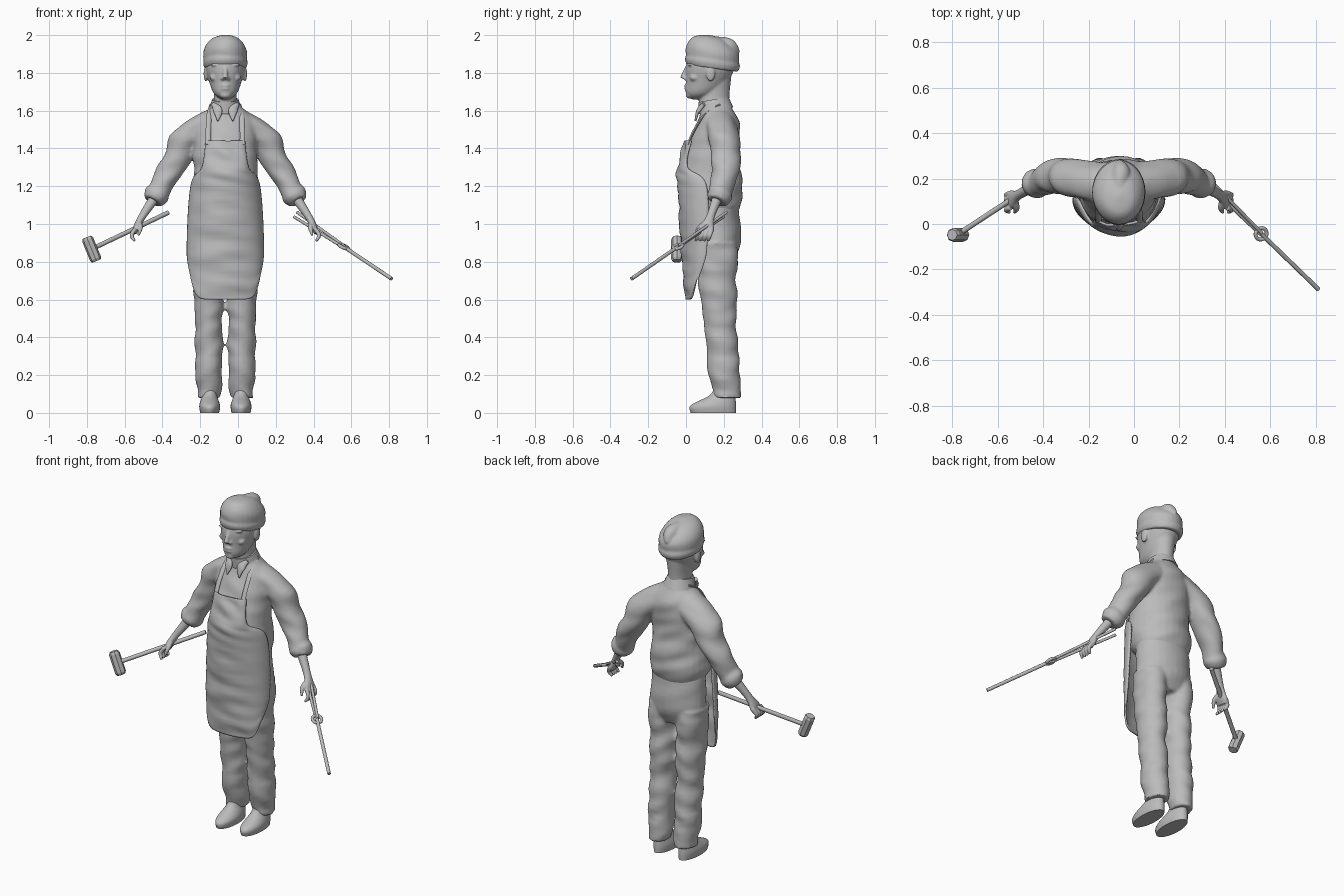
import bpy, bmesh, math
from mathutils import Vector, Matrix, noise

cube = bpy.data.objects.get("Cube")
if cube:
    bpy.data.objects.remove(cube)

MIDLINE = -.067
UP = Vector((0, 0, 1))
FORWARD = Vector((0, 1, 0))
SIDES = {"left": 1, "right": -1}
GREY = (.5, .5, .5, 1)

clay = bpy.data.materials.new("clay_grey")
clay.use_nodes = True
clay.diffuse_color = GREY
clay.node_tree.nodes["Principled BSDF"].inputs["Base Color"].default_value = GREY


def spline(rows, steps):
    """Smooth curve through rows of numbers."""
    result = []
    for index in range(len(rows) - 1):
        before, start = rows[max(index - 1, 0)], rows[index]
        end, after = rows[index + 1], rows[min(index + 2, len(rows) - 1)]
        for step in range(steps):
            t = step / steps
            result.append([b + t / 2 * (c - a + t * (2 * a - 5 * b + 4 * c - d + t * (3 * (b - c) + d - a)))
                           for a, b, c, d in zip(before, start, end, after)])
    return result + [rows[-1]]


def loft(bm, rows, level=False, fold=0, sides=28, steps=8):
    """Skin ellipses given as x, y, z, half width, half depth."""
    rows = spline(rows, steps)
    centres = [Vector(row[:3]) for row in rows]
    rings = []
    for index, centre in enumerate(centres):
        along = UP
        if not level:
            along = centres[min(index + 1, len(rows) - 1)] - centres[max(index - 1, 0)]
        across = FORWARD.cross(along).normalized()
        deep = along.cross(across).normalized()
        width, depth = rows[index][3:]
        ring = []
        for side in range(sides):
            angle = math.tau * side / sides
            offset = across * width * math.cos(angle) + deep * depth * math.sin(angle)
            p = centre + offset
            wrinkle = noise.noise(Vector((p.x * 6, p.y * 6, p.z * 15 + p.x * 5)))
            ring.append(bm.verts.new(p + offset.normalized() * fold * wrinkle))
        rings.append(ring)
    for low, high in zip(rings, rings[1:]):
        for k in range(sides):
            after = (k + 1) % sides
            bm.faces.new((low[k], low[after], high[after], high[k]))
    bm.faces.new(rings[0][::-1])
    bm.faces.new(rings[-1])


def trunk(bm, rows, fold=0):
    """Stack of level ellipses on the midline."""
    loft(bm, [(0, *row) for row in rows], level=True, fold=fold)


def tube(bm, rows, sides=12):
    """Round tube given as x, y, z, radius."""
    loft(bm, [(*row, row[-1]) for row in rows], sides=sides)


def blob(bm, position, size):
    matrix = Matrix.Translation(position) @ Matrix.Diagonal((*size, 1))
    bmesh.ops.create_uvsphere(bm, u_segments=20, v_segments=12, radius=1, matrix=matrix)


def mirror(bm):
    """Add the opposite half."""
    copy = bmesh.ops.duplicate(bm, geom=bm.verts[:] + bm.edges[:] + bm.faces[:])
    for item in copy["geom"]:
        if isinstance(item, bmesh.types.BMVert):
            item.co.x *= -1


def shear(bm, slope, pivot):
    """Tilt level rings so that they slope along the depth."""
    for vert in bm.verts:
        vert.co.z += slope * (vert.co.y - pivot)


def finish(name, bm, voxel=0, smooth=0, flip=1, centre=MIDLINE, crease=50):
    """Make the object; a voxel size fuses its pieces."""
    for vert in bm.verts:
        vert.co.x = vert.co.x * flip + centre
    bmesh.ops.recalc_face_normals(bm, faces=bm.faces[:])
    mesh = bpy.data.meshes.new(name)
    bm.to_mesh(mesh)
    bm.free()
    mesh.shade_smooth()
    mesh.set_sharp_from_angle(angle=math.radians(crease))
    mesh.materials.append(clay)
    part = bpy.data.objects.new(name, mesh)
    bpy.context.collection.objects.link(part)
    if voxel:
        remesh = part.modifiers.new("fuse", 'REMESH')
        remesh.mode = 'VOXEL'
        remesh.voxel_size = voxel
        remesh.use_smooth_shade = True
        soften = part.modifiers.new("soften", 'SMOOTH')
        soften.iterations = smooth
    return part


# Trousers: tapering legs joined at the hips
bm = bmesh.new()
loft(bm, [(.088, .16 + .07 * (1 - z) ** 2, z, .064 + .022 * z, .07 + .05 * z)
          for z in (.9, .7, .5, .3, .08)], level=True, fold=.016)
mirror(bm)
trunk(bm, [(.16, 1.1, .16, .12), (.17, .9, .17, .12), (.15, .8, .16, .1)], fold=.006)
finish("trousers", bm, voxel=.01, smooth=3)

# Shoes
for side, flip in SIDES.items():
    bm = bmesh.new()
    loft(bm, [(.083, .145, 0, .05, .12), (.083, .145, .04, .055, .12),
              (.083, .19, .09, .04, .07), (.083, .2, .13, .04, .05)], level=True)
    finish(side + "_shoe", bm, flip=flip)

# Shirt: sleeves with rolled cuffs, then the torso
bm = bmesh.new()
loft(bm, [(.08, .18, 1.53, .07, .08), (.2, .2, 1.46, .08, .08),
          (.28, .21, 1.3, .07, .075), (.37, .17, 1.14, .06, .06)], fold=.018)
loft(bm, [(.345, .19, 1.19, .05, .05), (.365, .18, 1.155, .07, .065), (.385, .165, 1.12, .05, .05)], fold=.008)
mirror(bm)
trunk(bm, [(.16, 1.06, .15, .12), (.14, 1.14, .18, .16), (.13, 1.26, .17, .16), (.14, 1.4, .17, .14),
           (.17, 1.54, .16, .11), (.16, 1.62, .08, .08), (.15, 1.65, .07, .08)], fold=.012)
finish("shirt", bm, voxel=.01, smooth=3)

# Collar: sloping neck band with two pointed leaves
bm = bmesh.new()
trunk(bm, [(.16, 1.6, .09, .09), (.145, 1.66, .07, .08)])
shear(bm, slope=.18, pivot=.15)
for side in SIDES.values():
    loft(bm, [(side * .065, .095, 1.635, .01, .01), (side * .04, .065, 1.6, .024, .01),
              (side * .04, .05, 1.545, .003, .005)])
finish("collar", bm)

# Apron: curved sheet with rounded lower corners, narrowing to a bib
bm = bmesh.new()
columns = 32
grid = []
for z, width, front, edge in spline([(.6, .18, 0, .07), (.85, .2, -.02, .11), (1.2, .18, -.04, .11),
                                     (1.3, .12, -.04, .01), (1.44, .1, 0, .03)], 14):
    line = []
    for column in range(columns + 1):
        angle = math.pi * (column / columns - .5)
        across, forward = math.sin(angle), math.cos(angle)
        corner = .12 * abs(across) ** 9 * max(0, 1 - (z - .6) * 4)
        fold = .014 * noise.noise(Vector((across, 3, z * 17 + across / 2)))
        line.append(bm.verts.new((across * width, edge + (front - edge - fold) * forward, z + corner)))
    grid.append(line)
for low, high in zip(grid, grid[1:]):
    for k in range(columns):
        bm.faces.new((low[k], low[k + 1], high[k + 1], high[k]))
apron = finish("apron", bm)
thickness = apron.modifiers.new("thickness", 'SOLIDIFY')
thickness.thickness = .01
thickness.offset = 0

# Apron straps
for side, flip in SIDES.items():
    bm = bmesh.new()
    loft(bm, [(x, y, z, .014, .007) for x, y, z in
              ((.09, .01, 1.42), (.09, .045, 1.5), (.085, .1, 1.58), (.07, .18, 1.63))], sides=10)
    finish(side + "_apron_strap", bm, flip=flip)

# Head: nostril, brow, eyelid, cheek and ear mirrored onto skull, neck, nose, lips and chin
bm = bmesh.new()
blob(bm, (.015, 0, 1.77), (.011, .013, .01))
blob(bm, (.042, .024, 1.843), (.036, .016, .008))
blob(bm, (.042, .027, 1.813), (.022, .014, .009))
blob(bm, (.058, .045, 1.775), (.025, .026, .02))
blob(bm, (.104, .13, 1.795), (.011, .024, .04))
mirror(bm)
trunk(bm, [(.15, 1.58, .07, .08), (.15, 1.68, .06, .08), (.16, 1.78, .07, .08)])
trunk(bm, [(.06, 1.66, .02, .03), (.08, 1.69, .06, .08), (.11, 1.75, .085, .11),
           (.13, 1.84, .105, .13), (.14, 1.94, .08, .1)])
tube(bm, [(0, .01, 1.835, .011), (0, -.005, 1.805, .012), (0, -.017, 1.77, .016)])
for z in (1.716, 1.733):
    blob(bm, (0, .007, z), (.026, .016, .009))
blob(bm, (0, .02, 1.682), (.03, .022, .018))
finish("head", bm, voxel=.006, smooth=3)

# Cap: crown, turned-up band and floppy tail
bm = bmesh.new()
trunk(bm, [(.14, 1.83, .11, .13), (.14, 1.92, .113, .14), (.13, 1.98, .07, .09), (.125, 2, .01, .01)], fold=.006)
trunk(bm, [(.14, 1.825, .11, .135), (.14, 1.855, .118, .146), (.14, 1.885, .11, .135)])
shear(bm, slope=-.13, pivot=.13)
tube(bm, [(0, .08, 1.965, .02), (0, .16, 1.96, .033), (.01, .23, 1.94, .04), (0, .28, 1.905, .01)], sides=20)
finish("cap", bm, voxel=.007, smooth=2)

# Hands: forearm and palm, curled fingers, thumb
for side, flip in SIDES.items():
    bm = bmesh.new()
    loft(bm, [(.36, .175, 1.16, .03, .03), (.44, .13, 1.04, .02, .022),
              (.47, .11, .98, .018, .04), (.48, .105, .95, .01, .035)], sides=16)
    for finger in range(4):
        y = .137 - finger * .022
        tube(bm, [(.477, y, .975, .011), (.496, y - .01, .94, .011), (.48, y - .02, .91, .007)])
    tube(bm, [(.458, .11, 1.01, .014), (.45, .07, .98, .013), (.46, .05, .94, .006)])
    finish(side + "_hand", bm, voxel=.004, smooth=2, flip=flip)


def rod(name, start, end, radius):
    bm = bmesh.new()
    tube(bm, [(*start, radius), (*end, radius)])
    finish(name, bm, centre=0)


# Hammer: round handle and eight-sided head
rod("hammer_handle", (-.37, .22, 1.06), (-.79, -.055, .86), .012)
bm = bmesh.new()
middle, axis = Vector((-.775, -.048, .867)), Vector((.026, 0, -.063))
loft(bm, [(*(middle + axis * t), radius, radius) for t, radius in
          ((-1, .024), (-.8, .031), (.8, .031), (1, .024))], sides=8, steps=1)
finish("hammer_head", bm, centre=0, crease=25)

# Tongs: paired handles, pivot ring and long jaw
pivot = Vector((.56, -.043, .88))
gap = Vector((.008, .008, .012))
for name, side in (("upper", 1), ("lower", -1)):
    rod(name + "_tong_handle", Vector((.305, .207, 1.05)) + gap * side, pivot + gap * side / 3, .008)
rod("tong_jaw", pivot, (.813, -.288, .71), .01)
bpy.ops.mesh.primitive_torus_add(location=pivot, rotation=(.25, .4, 0), major_segments=24,
                                 minor_segments=10, major_radius=.026, minor_radius=.009)
ring = bpy.context.object
ring.name = "tong_ring"
ring.data.materials.append(clay)
ring.data.shade_smooth()
